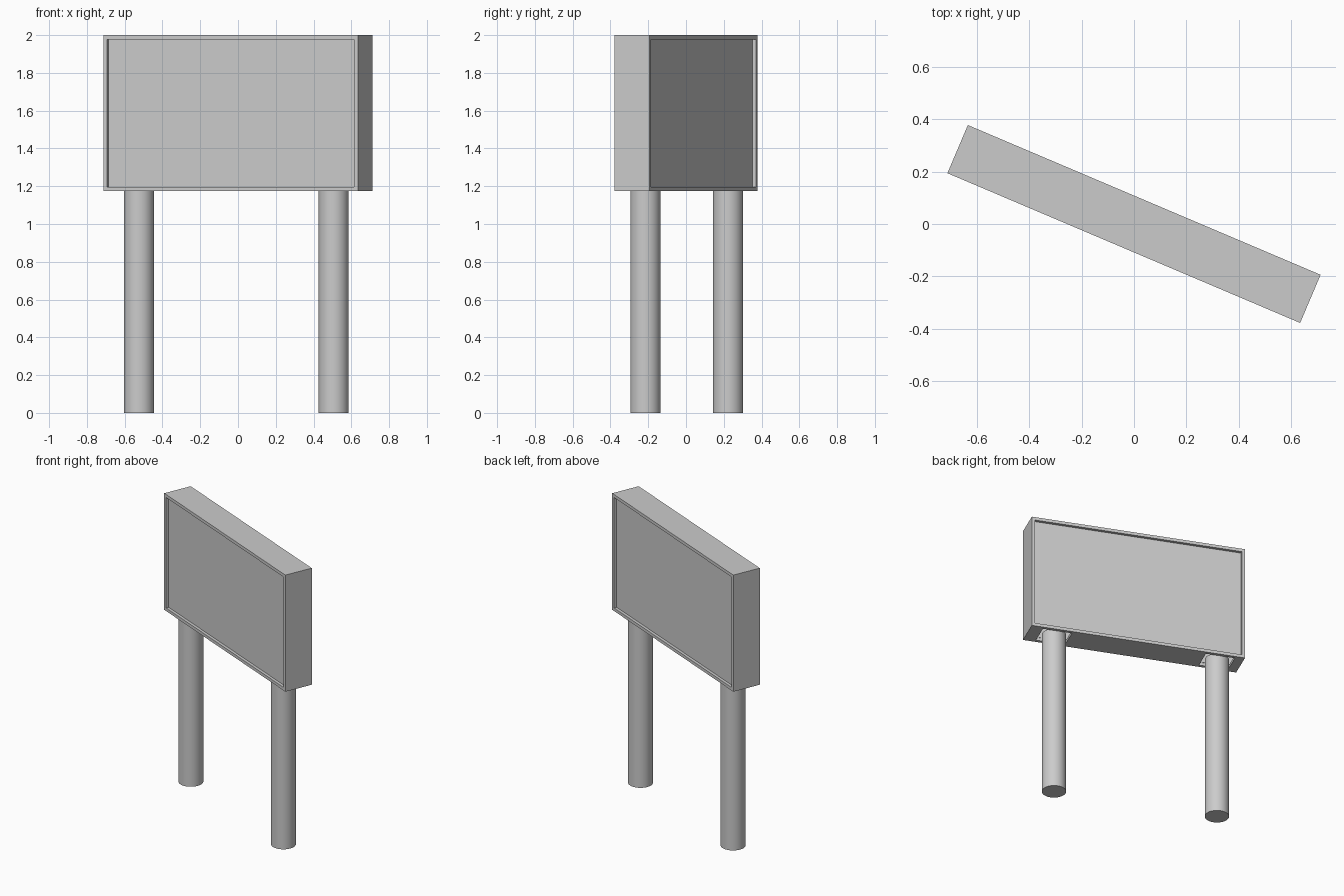
import bpy, bmesh, math
from mathutils import Matrix

if "Cube" in bpy.data.objects:
    bpy.data.objects.remove(bpy.data.objects["Cube"])

TURN = Matrix.Rotation(math.radians(-23), 4, 'Z')
L, D, Z0, Z1 = 1.465, 0.20, 1.175, 2.0   # cabinet length, depth, bottom, top
T, RECESS = 0.022, 0.02                  # frame thickness, panel recess
POLES = (-0.57, 0.55)                    # pole positions along the cabinet


def finish(name, bm):
    me = bpy.data.meshes.new(name)
    bm.to_mesh(me)
    bm.free()
    ob = bpy.data.objects.new(name, me)
    ob.matrix_world = TURN
    bpy.context.collection.objects.link(ob)
    return ob


def box(name, x0, x1, y0, y1, z0, z1):
    bm = bmesh.new()
    m = Matrix.Translation(((x0 + x1) / 2, (y0 + y1) / 2, (z0 + z1) / 2))
    m = m @ Matrix.Diagonal((x1 - x0, y1 - y0, z1 - z0, 1))
    bmesh.ops.create_cube(bm, size=1, matrix=m)
    return finish(name, bm)


def cut(target, cutter):
    cutter.hide_render = True
    cutter.display_type = 'WIRE'
    mod = target.modifiers.new("cut", 'BOOLEAN')
    mod.operation = 'DIFFERENCE'
    mod.solver = 'EXACT'
    mod.object = cutter


# Cabinet frame, open front and back, with a slot in the underside for each pole
frame = box("cabinet_frame", -L / 2, L / 2, -D / 2, D / 2, Z0, Z1)
cut(frame, box("frame_opening_cutter", -L / 2 + T, L / 2 - T, -D, D, Z0 + T, Z1 - T))
for i, x in enumerate(POLES):
    cut(frame, box(f"pole_slot_cutter_{i + 1}", x - 0.1, x + 0.1, -0.078, 0.078, Z0 - 0.1, Z0 + 0.1))

# Recessed display panels on both faces
for name, s in (("front_panel", -1), ("back_panel", 1)):
    y0, y1 = sorted((s * (D / 2 - RECESS), s * (D / 2 - RECESS - 0.005)))
    box(name, -L / 2 + T, L / 2 - T, y0, y1, Z0 + T, Z1 - T)

# Round support poles
for name, x in zip(("left_pole", "right_pole"), POLES):
    h = Z0 + 0.015
    bm = bmesh.new()
    bmesh.ops.create_cone(bm, cap_ends=True, segments=32, radius1=0.08, radius2=0.08,
                          depth=h, matrix=Matrix.Translation((x, 0, h / 2)))
    pole = finish(name, bm)
    bpy.ops.object.select_all(action='DESELECT')
    pole.select_set(True)
    bpy.context.view_layer.objects.active = pole
    bpy.ops.object.shade_smooth_by_angle(angle=math.radians(40))
